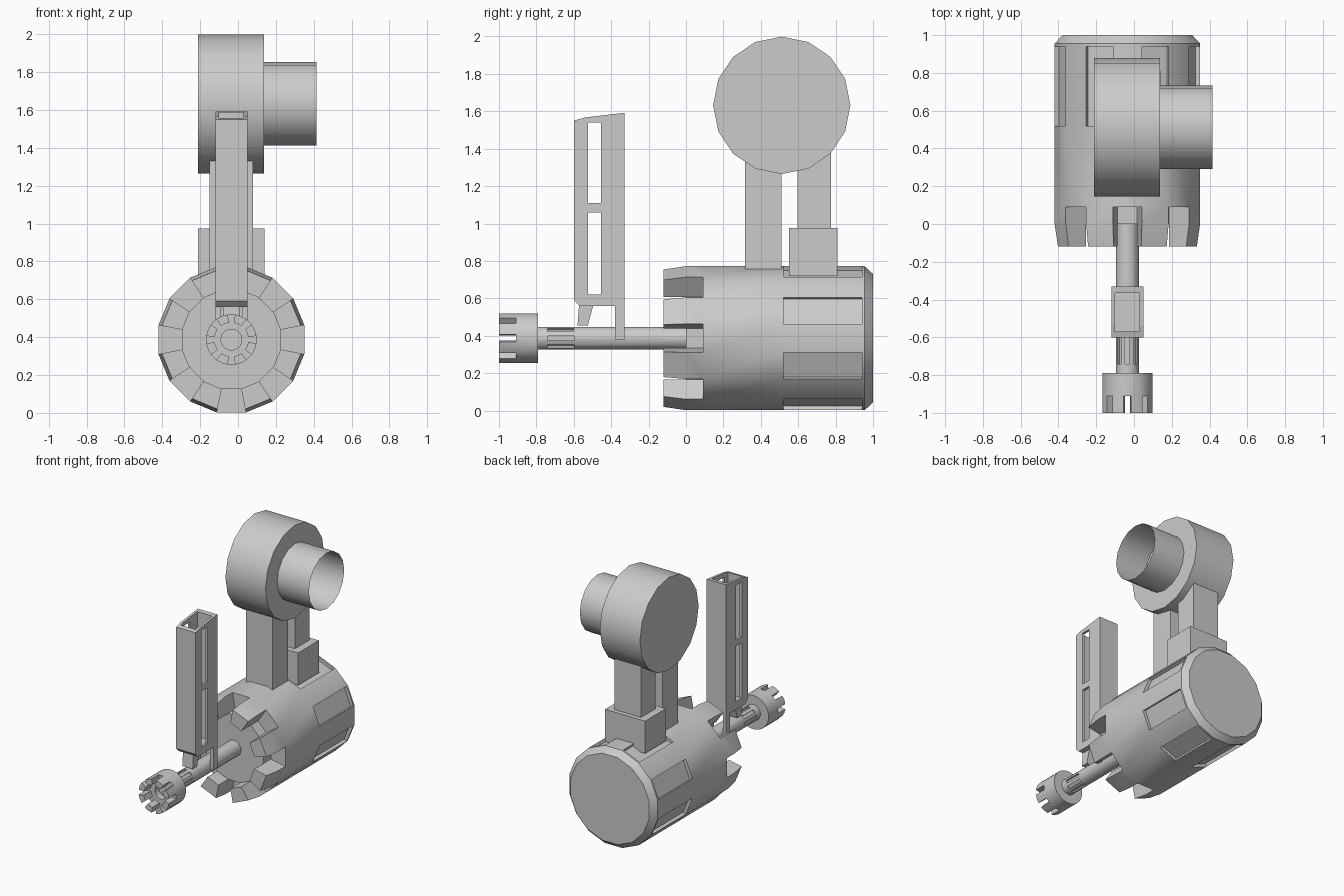
import bpy, bmesh
from math import sin, cos, radians
from mathutils import Vector

if "Cube" in bpy.data.objects:
    bpy.data.objects.remove(bpy.data.objects["Cube"])

CX, CZ = -0.035, 0.387          # axis shared by body, shaft and pinion


def finish(bm, name, smooth=True):
    bmesh.ops.recalc_face_normals(bm, faces=bm.faces[:])
    mesh = bpy.data.meshes.new(name)
    bm.to_mesh(mesh)
    bm.free()
    ob = bpy.data.objects.new(name, mesh)
    bpy.context.collection.objects.link(ob)
    bpy.ops.object.select_all(action='DESELECT')
    ob.select_set(True)
    bpy.context.view_layer.objects.active = ob
    if smooth:
        bpy.ops.object.shade_smooth_by_angle(angle=radians(30))
    return ob


def loft(stations, angles, point, caps=True):
    """Rings of (radius, position); returns mesh, faces[station][side], first cap."""
    bm = bmesh.new()
    rings = [[bm.verts.new(point(r, t, radians(a))) for a in angles] for r, t in stations]
    n = len(angles)
    grid = [[bm.faces.new((A[i], A[(i + 1) % n], B[(i + 1) % n], B[i])) for i in range(n)]
            for A, B in zip(rings, rings[1:])]
    cap = None
    if caps:
        cap = bm.faces.new(rings[0][::-1])
        bm.faces.new(rings[-1])
    bmesh.ops.recalc_face_normals(bm, faces=bm.faces[:])
    bm.normal_update()
    return bm, grid, cap


def extrude(bm, faces, offset):
    out = bmesh.ops.extrude_face_region(bm, geom=faces)['geom']
    old = [f for f in faces if f.is_valid]
    if old:
        bmesh.ops.delete(bm, geom=old, context='FACES')
    bmesh.ops.translate(bm, vec=offset, verts=[g for g in out if isinstance(g, bmesh.types.BMVert)])
    return [g for g in out if isinstance(g, bmesh.types.BMFace)]


def along_y(r, t, a):
    return (CX + r * cos(a), t, CZ + r * sin(a))


def along_x(r, t, a):
    return (t, 0.512 + r * cos(a), 1.632 + r * sin(a))


def prism(name, pts, x0, x1):
    """Side profile (y, z) swept across x."""
    bm = bmesh.new()
    f = bm.faces.new([bm.verts.new((x0, y, z)) for y, z in pts])
    top = bmesh.ops.extrude_face_region(bm, geom=[f], use_keep_orig=True)['geom']
    bmesh.ops.translate(bm, vec=(x1 - x0, 0, 0), verts=[g for g in top if isinstance(g, bmesh.types.BMVert)])
    return finish(bm, name, False)


def box(name, x0, x1, y0, y1, z0, z1):
    return prism(name, [(y0, z0), (y1, z0), (y1, z1), (y0, z1)], x0, x1)


flat16 = [22.5 * i - 11.25 for i in range(16)]

# Main barrel body: 16 sides, chamfered back, toothed front
R = 0.3925
bm, grid, cap = loft([(0.265, 0.09), (R, 0.09), (R, 0.52), (R, 0.94), (R, 0.955), (0.35, 1.0)],
                     flat16, along_y)
for f in grid[2][1::2]:                                   # recessed panels
    extrude(bm, [f], -0.025 * f.normal.copy())
raised = extrude(bm, [cap] + grid[0][1::2], Vector((0, -0.09, 0)))
teeth = [f for f in raised if len(f.verts) == 4]
tips = extrude(bm, teeth, Vector((0, -0.12, 0)))
for v in {v for f in tips for v in f.verts}:              # taper tooth tips
    d = Vector((v.co.x - CX, 0, v.co.z - CZ))
    if d.length > 0.33:
        v.co -= d.normalized() * 0.018
finish(bm, "barrel_body")

# Shaft with fluted section
bm, grid, cap = loft([(0.062, -0.80), (0.062, -0.74), (0.062, -0.60), (0.062, 0.01)], flat16, along_y)
for f in grid[1][::2]:
    extrude(bm, [f], -0.012 * f.normal.copy())
finish(bm, "shaft")

# Crown pinion: eight teeth around a hollow face
ang = [45 * k + d for k in range(8) for d in (-8.5, 8.5, 22.5)]
bm, grid, cap = loft([(0.055, -0.91), (0.09, -0.91), (0.134, -0.91), (0.134, -0.79)], ang, along_y)
extrude(bm, [f for i, f in enumerate(grid[1]) if i % 3], Vector((0, -0.09, 0)))
extrude(bm, [cap], Vector((0, 0.05, 0)))
finish(bm, "crown_pinion")

# Upright hollow holder with slotted sides
holder = prism("upright_holder", [(-0.60, 0.59), (-0.57, 0.56), (-0.33, 0.56), (-0.33, 1.592),
                                  (-0.54, 1.567), (-0.60, 1.55)], -0.12, 0.05)
cutters = [box("cavity_cutter", -0.10, 0.03, -0.57, -0.365, 0.60, 1.8)]
for z0, z1 in ((0.62, 1.06), (1.11, 1.54)):
    cutters.append(box("slot_cutter", -0.3, 0.3, -0.525, -0.455, z0, z1))
bpy.context.view_layer.objects.active = holder
for c in cutters:
    c.hide_render = True
    m = holder.modifiers.new("cut", 'BOOLEAN')
    m.operation, m.solver, m.object = 'DIFFERENCE', 'EXACT', c
    bpy.ops.object.modifier_apply(modifier=m.name)
    bpy.data.objects.remove(c)

# Holder foot and fork straddling the shaft
prism("holder_foot", [(-0.58, 0.455), (-0.525, 0.455), (-0.495, 0.565), (-0.572, 0.565)], -0.08, 0.01)
for side, x in (("left", -0.12), ("right", 0.022)):
    box("holder_fork_" + side, x, x + 0.028, -0.38, -0.33, 0.38, 0.57)

# Posts and mounting block
box("front_post", -0.15, 0.08, 0.315, 0.51, 0.755, 1.40)
box("rear_post", -0.15, 0.08, 0.595, 0.775, 0.90, 1.45)
box("mount_block", -0.21, 0.14, 0.55, 0.81, 0.72, 0.975)

# Upper drum and its open side tube
point16 = [22.5 * i for i in range(16)]
bm, _, _ = loft([(0.367, -0.212), (0.367, 0.138)], point16, along_x)
finish(bm, "upper_drum")
bm, _, _ = loft([(0.221, 0.138), (0.221, 0.415)], point16, along_x, caps=False)
finish(bm, "side_tube")
